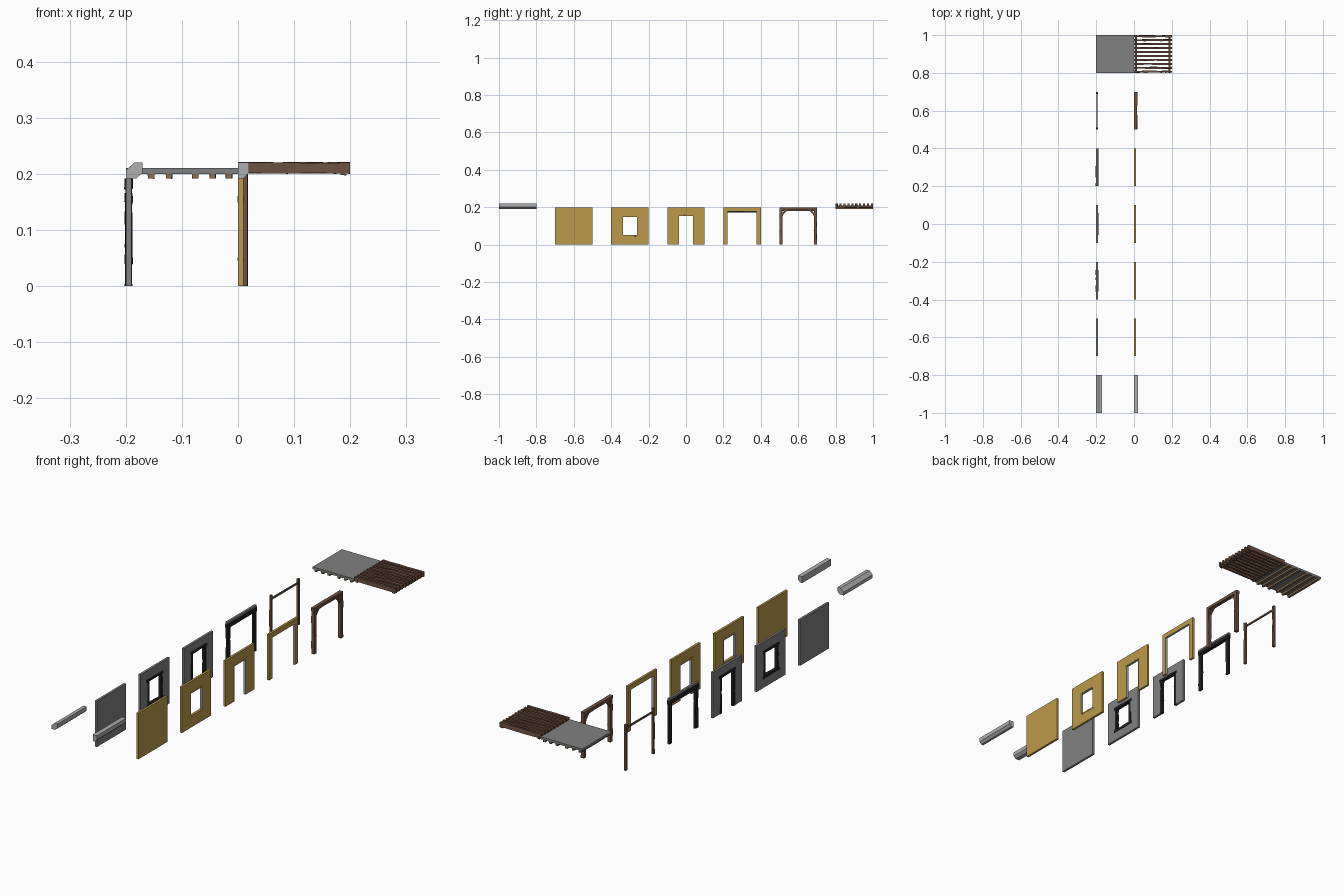
import bpy, bmesh, random
from mathutils import Vector

if "Cube" in bpy.data.objects:
    bpy.data.objects.remove(bpy.data.objects["Cube"])

random.seed(4)


def material(name, c):
    m = bpy.data.materials.new(name)
    m.diffuse_color = (*c, 1)
    m.use_nodes = True
    m.node_tree.nodes["Principled BSDF"].inputs["Base Color"].default_value = m.diffuse_color
    return m


OCHRE = material("ochre_plaster", (0.50, 0.32, 0.07))
STONE = material("grey_plaster", (0.22, 0.22, 0.22))
BLACK = material("dark_timber", (0.015, 0.015, 0.018))
BROWN = material("brown_timber", (0.16, 0.085, 0.055))
TAN = material("tan_timber", (0.25, 0.16, 0.08))
PALE = material("pale_stone", (0.42, 0.42, 0.43))


def finish(name, bm, mat):
    bmesh.ops.recalc_face_normals(bm, faces=bm.faces)
    me = bpy.data.meshes.new(name)
    bm.to_mesh(me)
    bm.free()
    me.materials.append(mat)
    ob = bpy.data.objects.new(name, me)
    bpy.context.collection.objects.link(ob)
    return ob


def extrude(name, pts, a, b, mat, axis="x"):
    """Extrude a yz outline along x, or an xz outline along y."""
    bm = bmesh.new()
    place = (lambda p, t: (t, p[0], p[1])) if axis == "x" else (lambda p, t: (p[0], t, p[1]))
    f = bm.faces.new([bm.verts.new(place(p, a)) for p in pts])
    geo = bmesh.ops.extrude_face_region(bm, geom=[f])["geom"]
    move = Vector((b - a, 0, 0)) if axis == "x" else Vector((0, b - a, 0))
    bmesh.ops.translate(bm, vec=move, verts=[g for g in geo if isinstance(g, bmesh.types.BMVert)])
    return finish(name, bm, mat)


def box(name, x, y, z, mat):
    return extrude(name, [(y[0], z[0]), (y[1], z[0]), (y[1], z[1]), (y[0], z[1])], x[0], x[1], mat)


def timber(name, x, y, z, mat, jitter=0.0015, segs=5):
    """Roughly hewn beam: a box along its longest side with uneven rings."""
    lo, hi = [Vector(v) for v in zip(x, y, z)]
    size = hi - lo
    L = max(range(3), key=lambda i: size[i])
    u, v = [i for i in range(3) if i != L]
    bm = bmesh.new()
    rings = []
    for s in range(segs + 1):
        ring = []
        for cu, cv in ((0, 0), (1, 0), (1, 1), (0, 1)):
            p = lo.copy()
            p[L] += size[L] * s / segs
            p[u] += size[u] * cu + (1 - 2 * cu) * random.uniform(0, jitter)
            p[v] += size[v] * cv + (1 - 2 * cv) * random.uniform(0, jitter)
            ring.append(bm.verts.new(p))
        rings.append(ring)
    for a, b in zip(rings, rings[1:]):
        for i in range(4):
            j = (i + 1) % 4
            bm.faces.new((a[i], a[j], b[j], b[i]))
    bm.faces.new(rings[0])
    bm.faces.new(rings[-1])
    return finish(name, bm, mat)


def window_wall(name, x, yc, mat):
    bm = bmesh.new()

    def loop(hw, z0, z1, xx):
        return [bm.verts.new((xx, yc + s * hw, z)) for s, z in ((-1, z0), (1, z0), (1, z1), (-1, z1))]
    loops = [loop(0.1, 0, 0.2, x[0]), loop(0.1, 0, 0.2, x[1]),
             loop(0.045, 0.045, 0.155, x[1]), loop(0.045, 0.045, 0.155, x[0])]
    for k in range(4):
        a, b = loops[k], loops[(k + 1) % 4]
        for i in range(4):
            j = (i + 1) % 4
            bm.faces.new((a[i], a[j], b[j], b[i]))
    return finish(name, bm, mat)


def arch_wall(name, x, yc, hw, top, mat):
    return extrude(name, [(yc - 0.1, 0), (yc - hw, 0), (yc - hw, top), (yc + hw, top),
                          (yc + hw, 0), (yc + 0.1, 0), (yc + 0.1, 0.2), (yc - 0.1, 0.2)], x[0], x[1], mat)


# Solid, window and door walls in the two finishes
for tag, x, mat in (("grey", (-0.2, -0.19), STONE), ("ochre", (0, 0.01), OCHRE)):
    box(tag + "_solid_wall", x, (-0.7, -0.5), (0, 0.2), mat)
    window_wall(tag + "_window_wall", x, -0.3, mat)
    arch_wall(tag + "_door_wall", x, 0, 0.045, 0.158, mat)

# Window and door frames: heavy dark timber on the grey walls, slim stone on the ochre ones
for tag, x, mat, w, j in (("dark", (-0.203, -0.187), BLACK, 0.014, 0.0018),
                          ("slim", (-0.001, 0.011), OCHRE, 0.007, 0.0005)):
    e = 0.004 if tag == "dark" else 0
    for s, side in ((-1, "left"), (1, "right")):
        for part, yc, z in (("window", -0.3, (0.05, 0.15)), ("door", 0, (0, 0.155))):
            ys = sorted((yc + s * 0.039, yc + s * (0.039 + w)))
            timber(f"{tag}_{part}_{side}_jamb", (x[0] + 0.001, x[1] - 0.001), ys, z, mat, j)
    hw = 0.039 + w + e
    timber(tag + "_window_lintel", x, (-0.3 - hw, -0.3 + hw), (0.149, 0.149 + w * 0.9), mat, j)
    timber(tag + "_window_sill", x, (-0.3 - hw, -0.3 + hw), (0.051 - w * 0.9, 0.051), mat, j)
    timber(tag + "_door_lintel", x, (-hw, hw), (0.154, 0.154 + w * 0.9), mat, j)

# Pale reveal linings inside the ochre openings
for yc, hw, z0, z1, part in ((-0.3, 0.04, 0.05, 0.15, "window"), (0, 0.04, 0, 0.155, "door"),
                             (0.3, 0.08, 0, 0.18, "wide")):
    for s in (-1, 1):
        ys = sorted((yc + s * (hw - 0.002), yc + s * hw))
        box(part + "_reveal_side", (0.0, 0.01), ys, (z0, z1), PALE)
    box(part + "_reveal_top", (0.0, 0.01), (yc - hw, yc + hw), (z1 - 0.002, z1), PALE)

# Wide openings
arch_wall("ochre_wide_opening", (0, 0.01), 0.3, 0.08, 0.18, OCHRE)
box("grey_wide_top", (-0.2, -0.19), (0.2, 0.4), (0.188, 0.2), STONE)
timber("dark_wide_lintel", (-0.203, -0.187), (0.2, 0.4), (0.172, 0.192), BLACK, 0.002)
for y in ((0.2, 0.22), (0.38, 0.4)):
    timber("dark_wide_post", (-0.201, -0.189), y, (0, 0.175), BLACK, 0.002, 6)

# Braced timber bay
timber("bay_beam", (0, 0.018), (0.5, 0.7), (0.185, 0.2), BROWN)
for s in (-1, 1):
    ys = sorted((0.6 + s * 0.083, 0.6 + s * 0.1))
    timber("bay_post", (0.002, 0.018), ys, (0, 0.187), BROWN)
    pts = [(0.085, 0.148), (0.078, 0.163), (0.066, 0.177), (0.05, 0.187),
           (0.066, 0.187), (0.077, 0.179), (0.085, 0.168)]
    extrude("bay_brace", [(0.6 + s * a, z) for a, z in pts], 0.004, 0.014, BROWN)

# Slender post and rail bay
timber("slim_rail", (-0.198, -0.192), (0.5, 0.7), (0.179, 0.187), BROWN, 0.0008)
for y in ((0.5, 0.511), (0.689, 0.7)):
    timber("slim_post", (-0.2, -0.19), y, (0, 0.2), BROWN, 0.0008)

# Parapet copings
extrude("corner_coping", [(-0.2, 0.192), (-0.181, 0.192), (-0.17, 0.202), (-0.17, 0.22),
                          (-0.185, 0.22), (-0.2, 0.206)], -1, -0.8, PALE, "y")
extrude("wall_coping", [(0, 0.192), (0.01, 0.192), (0.02, 0.202), (0.02, 0.22),
                        (0, 0.22)], -1, -0.8, PALE, "y")

# Flat roof slab on joists
box("roof_slab", (-0.2, 0), (0.8, 1), (0.2, 0.21), STONE)
for x in (-0.187, -0.155, -0.123, -0.076, -0.045, -0.016):
    timber("roof_joist", (x - 0.006, x + 0.006), (0.8, 1), (0.191, 0.2005), TAN, 0.001)

# Slatted roof on two bearers
for x in (0.011, 0.188):
    timber("slat_bearer", (x - 0.006, x + 0.006), (0.8, 1), (0.197, 0.208), BROWN, 0.001)
for i in range(10):
    y = 0.806 + i * 0.188 / 9
    timber("roof_slat", (0, 0.2), (y - 0.006, y + 0.006), (0.2, 0.221), BROWN, 0.002, 7)
